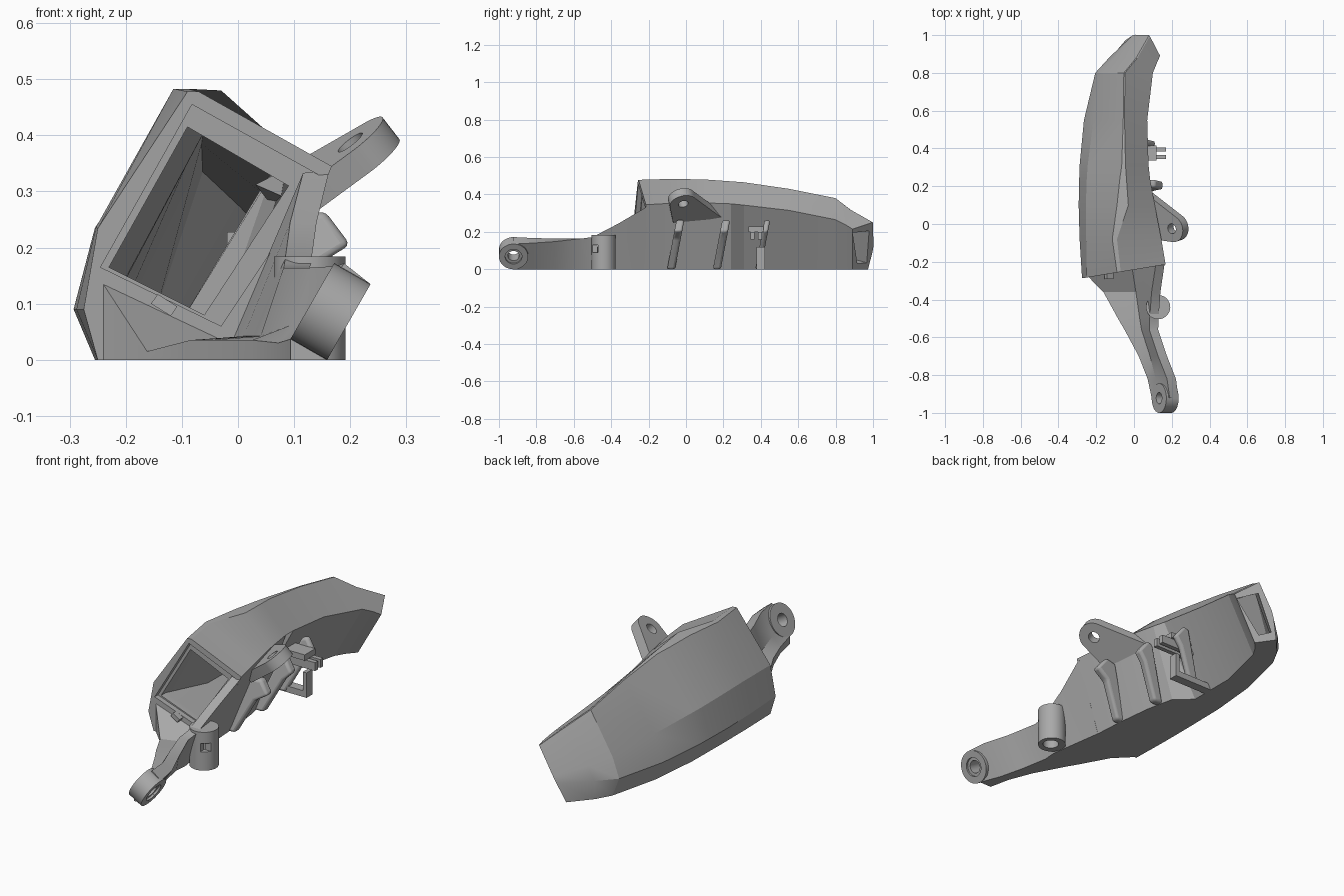
import bpy, bmesh, math
from mathutils import Vector, Matrix

cube = bpy.data.objects.get("Cube")
if cube:
    bpy.data.objects.remove(cube, do_unlink=True)

grey = bpy.data.materials.new("plain grey")
grey.use_nodes = True
grey.diffuse_color = (0.4, 0.4, 0.4, 1)
grey.node_tree.nodes["Principled BSDF"].inputs["Base Color"].default_value = (0.4, 0.4, 0.4, 1)


def finish(name, bm):
    bmesh.ops.recalc_face_normals(bm, faces=bm.faces)
    me = bpy.data.meshes.new(name)
    bm.to_mesh(me)
    bm.free()
    me.materials.append(grey)
    ob = bpy.data.objects.new(name, me)
    bpy.context.collection.objects.link(ob)
    return ob


def loft(name, rings):
    """Skin a list of equal-length point rings and cap both ends."""
    bm = bmesh.new()
    vs = [[bm.verts.new(p) for p in r] for r in rings]
    n = len(rings[0])
    for a, b in zip(vs, vs[1:]):
        for i in range(n):
            j = (i + 1) % n
            bm.faces.new((a[i], a[j], b[j], b[i]))
    bm.faces.new(vs[0])
    bm.faces.new(vs[-1])
    return finish(name, bm)


def cylinder(name, centre, axis, r, depth):
    bm = bmesh.new()
    rot = Vector(axis).to_track_quat('Z', 'Y').to_matrix().to_4x4()
    bmesh.ops.create_cone(bm, cap_ends=True, segments=40, radius1=r, radius2=r,
                          depth=depth, matrix=Matrix.Translation(centre) @ rot)
    return finish(name, bm)


def box(name, centre, size):
    bm = bmesh.new()
    bmesh.ops.create_cube(bm, size=1, matrix=Matrix.LocRotScale(Vector(centre), None, Vector(size)))
    return finish(name, bm)


def cut(ob, cutter):
    cutter.hide_render = True
    m = ob.modifiers.new("cut", 'BOOLEAN')
    m.operation, m.solver, m.object = 'DIFFERENCE', 'EXACT', cutter
    bpy.context.view_layer.objects.active = ob
    bpy.ops.object.modifier_apply(modifier=m.name)
    bpy.data.objects.remove(cutter, do_unlink=True)


def smooth(ob, deg):
    bpy.ops.object.select_all(action='DESELECT')
    ob.select_set(True)
    bpy.context.view_layer.objects.active = ob
    bpy.ops.object.shade_smooth_by_angle(angle=math.radians(deg))


def on_plane(y, slope, lean, pts):
    """Lift x, z points onto a skewed, optionally leaning cross plane."""
    return [(x, y + slope * (x - lean * z), z) for x, z in pts]


INLET_Y, INLET_SLOPE = -.242, .165


def inlet(pts, d):
    return on_plane(INLET_Y + d, INLET_SLOPE, 0, pts)


def outer_ring(y, slope, lean, xi, xb, x2, x3, xr, w, zr, xt, drop):
    """Seven-sided duct section: floor, faceted outer side, ridge, tilted inner wall."""
    return on_plane(y, slope, lean, [(xi, 0), (xb, 0), (x2, .09), (x3, .49 * zr),
                                     (xr - w, zr), (xr, zr), (xt, zr - drop)])


def inner_ring(m, za, y, slope, lean, xi, xb, x2, x3, xr, w, zr, xt, drop):
    """Four-sided passage section inside the outer one."""
    return on_plane(y, slope, lean, [(xb + .025, za), (xr - .015, zr - .045),
                                     (xt - m, zr - drop - .02), (xi - m + .01, .03)])


# Duct shell: faceted outside, tilted inner wall, outlet at the rear
stations = [
    (INLET_Y, INLET_SLOPE, 0, .03, -.25, -.275, -.25, -.07, .02, .478, .167, .133),
    (-.08, 0, 0, .02, -.255, -.288, -.253, -.09, .025, .483, .145, .13),
    (.1, 0, 0, .0, -.255, -.293, -.255, -.03, .06, .48, .11, .125),
    (.24, 0, 0, -.03, -.253, -.29, -.25, -.04, .035, .47, .085, .12),
    (.31, 0, 0, -.11, -.252, -.288, -.245, -.045, .02, .465, .077, .122),
    (.55, 0, 0, -.11, -.23, -.265, -.215, -.05, .007, .43, .07, .115),
    (.8, 0, 0, -.05, -.17, -.205, -.17, -.048, .006, .38, .1, .115),
    (.846, -.2, .577, -.02, -.13, -.13, -.1, .018, .006, .318, .12, .078),
    (.91, -1.4, .577, .015, -.045, -.01, .005, .084, .004, .25, .138, .035)]
shell = loft("duct_body", [outer_ring(*s) for s in stations])

# Shallow recess behind the inlet rim
rim = [(-.245, .165), (-.082, .455), (.148, .327), (-.03, .06)]
cut(shell, loft("rim_cutter", [inlet(rim, -.1), inlet(rim, .025)]))

# Hollow passage from inlet to outlet
mouth = [(-.23, .165), (-.09, .415), (.09, .31), (-.06, .08)]
passage = [inlet(mouth, -.12), inlet(mouth, .06)]
margins = [(.025, .09)] * 5 + [(.02, .06), (.012, .035)]
passage += [inner_ring(*m, *s) for m, s in zip(margins, stations[2:])]
passage.append([(x + .028, y + .02, z - .016) for x, y, z in passage[-1]])
cut(shell, loft("passage_cutter", passage))
smooth(shell, 15)

# Inlet clip tab
tab = [(-.155, .1), (-.12, .078), (-.108, .095), (-.143, .117)]
loft("inlet_tab", [on_plane(y, 0, 0, tab) for y in (-.29, -.23)])


def arm_ring(y, slope, xb, xt, zt, rise, xf, xl, zl):
    """Arm section: tall wall on the left, low floor towards the right."""
    return on_plane(y, slope, 0, [(xb, 0), (xt, zt), (xt - .047, zt + rise),
                                  (xf, .042 + rise), (xl, zl), (xl, 0)])


# Front arm ending in a tilted round lug
lug_c = Vector((.165, -.922, .086))
lug_axis = Vector((.87, 0, -.5)).normalized()
arm = loft("front_arm", [arm_ring(*s) for s in (
    (INLET_Y + .012, INLET_SLOPE, .03, .163, .338, -.005, -.01, -.25, .15),
    (-.36, 0, .05, .14, .245, 0, .01, -.162, .015),
    (-.5, 0, .07, .13, .172, 0, .03, -.085, .035),
    (-.56, 0, .065, .128, .164, 0, .04, -.05, .035),
    (-.7, 0, .09, .175, .148, .016, .085, .025, .035),
    (-.82, 0, .12, .222, .14, .027, .115, .072, .03),
    (-.922, 0, .159, .236, .135, .037, .13, .094, .037))])
lug = cylinder("arm_lug", lug_c, lug_axis, .078, .075)
for ob in (arm, lug):
    cut(ob, cylinder("hole_cutter", lug_c, lug_axis, .03, .3))
    cut(ob, cylinder("counterbore_cutter", lug_c + lug_axis * .078, lug_axis, .045, .1))
    smooth(ob, 25)

# Vertical boss with a bore and a small square window
boss = cylinder("side_boss", (.128, -.44, .092), (0, 0, 1), .064, .184)
cut(boss, cylinder("bore_cutter", (.135, -.44, .03), (0, 0, 1), .036, .18))
cut(boss, box("window_cutter", (.2, -.495, .11), (.1, .05, .04)))
smooth(boss, 30)

# Side mounting ear: rounded triangle, tilted outward and slightly forward
ear_c = Vector((.215, -.02, .368))
u, n = Vector((.79, 0, .61)), Vector((-.6, -.2, .777)).normalized()
v = n.cross(u)
prof = [(-.055, -.15), (.22, -.18), (.2, -.16)]
prof += [(.073 * math.cos(math.radians(a)), .073 * math.sin(math.radians(a))) for a in range(30, 181, 10)]
ear = loft("side_ear", [[ear_c + v * a + u * b + n * d for a, b in prof] for d in (-.025, .025)])
cut(ear, cylinder("ear_hole_cutter", ear_c, n, .027, .3))
smooth(ear, 30)


# Leaning ribs on the inner wall
def rib(name, y, dx, w, reach):
    pts = [(0, 0), (.05, 0), (.135, .165), (reach, .205), (reach - .045, .265), (.1, .255)]
    ob = loft(name, [[(x + dx, y + s * w + .19 * z, z) for x, z in pts] for s in (-.5, .5)])
    m = ob.modifiers.new("round", 'BEVEL')
    m.width, m.segments = .012, 3
    smooth(ob, 40)


rib("front_rib", -.08, 0, .042, .2)
rib("middle_rib", .165, -.02, .042, .175)
rib("rear_rib", .385, -.06, .03, .175)

# Cable clip beside the rear rib, with a hooked foot
for i, y in enumerate((.355, .395)):
    box("clip_prong_%d" % (i + 1), (.075, y, .18), (.187, .022, .04))
box("clip_bridge", (.05, .375, .214), (.14, .08, .028))
box("clip_foot", (-.01, .4, .015), (.22, .045, .03))
box("clip_hook", (.09, .4, .06), (.02, .045, .12))
